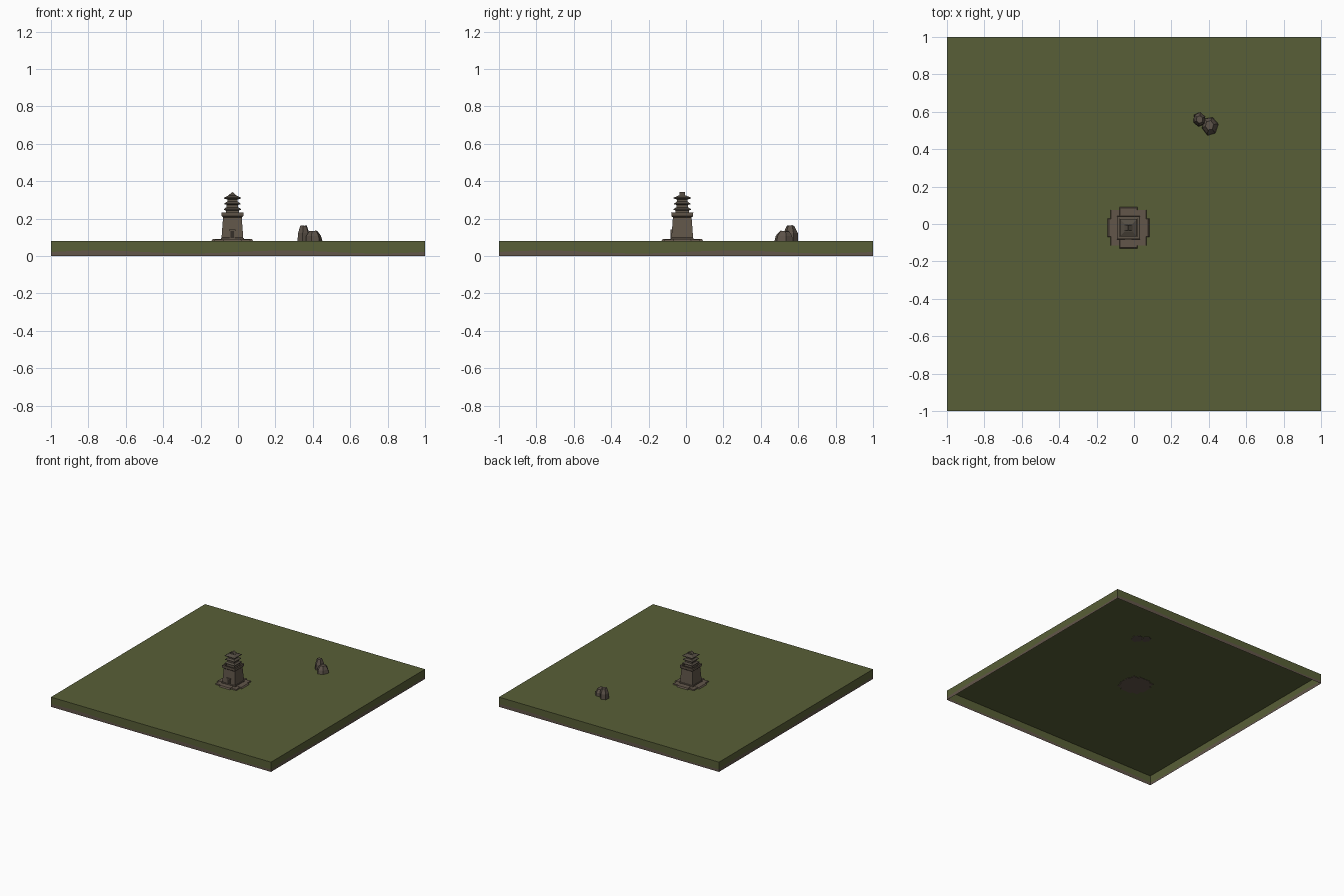
import bpy, bmesh, math, random
from mathutils import Vector

if "Cube" in bpy.data.objects:
    bpy.data.objects.remove(bpy.data.objects["Cube"])

random.seed(4)


def mat(name, rgb):
    m = bpy.data.materials.new(name)
    m.diffuse_color = (*rgb, 1)
    m.use_nodes = True
    m.node_tree.nodes["Principled BSDF"].inputs["Base Color"].default_value = m.diffuse_color
    return m


GRASS = mat("grass_green", (0.098, 0.114, 0.038))
DIRT = mat("dirt_brown", (0.122, 0.092, 0.068))
STONE = mat("tower_stone", (0.118, 0.092, 0.067))
ROOF = mat("roof_dark_brown", (0.090, 0.074, 0.056))
ROCK = mat("rock_grey_brown", (0.105, 0.083, 0.065))
DARK = mat("door_dark", (0.035, 0.028, 0.022))

TX, TY = -0.03, -0.02   # tower centre
G = 0.08                # ground height


def finish(bm, name, *mats):
    if name != "ground_slab":
        bmesh.ops.recalc_face_normals(bm, faces=bm.faces)
    me = bpy.data.meshes.new(name)
    bm.to_mesh(me)
    bm.free()
    for m in mats:
        me.materials.append(m)
    ob = bpy.data.objects.new(name, me)
    bpy.context.collection.objects.link(ob)
    return ob


def loft(name, rings, m):
    """Stack rectangular rings given as (half_x, half_y, z) around the tower axis."""
    bm = bmesh.new()
    loops = []
    for hx, hy, z in rings:
        loops.append([bm.verts.new((TX + sx * hx, TY + sy * hy, z))
                      for sx, sy in ((-1, -1), (1, -1), (1, 1), (-1, 1))])
    for a, b in zip(loops, loops[1:]):
        for i in range(4):
            j = (i + 1) % 4
            bm.faces.new((a[i], a[j], b[j], b[i]))
    bm.faces.new(loops[0][::-1])
    bm.faces.new(loops[-1])
    return finish(bm, name, m)


def sq(*pairs):
    return [(h, h, z) for h, z in pairs]


def box(name, x0, x1, y0, y1, z0, z1, m):
    bm = bmesh.new()
    bmesh.ops.create_cube(bm, size=1)
    for v in bm.verts:
        v.co = ((x0 + x1) / 2 + v.co.x * (x1 - x0),
                (y0 + y1) / 2 + v.co.y * (y1 - y0),
                (z0 + z1) / 2 + v.co.z * (z1 - z0))
    return finish(bm, name, m)


# Ground slab: open underneath, walls with an uneven dirt band at the foot
bm = bmesh.new()
N = 20
path = []
corners = [(-1, -1), (1, -1), (1, 1), (-1, 1)]
for k in range(4):
    a, b = Vector(corners[k]), Vector(corners[(k + 1) % 4])
    path += [a.lerp(b, i / N) for i in range(N)]
rows = [[], [], []]
for i, p in enumerate(path):
    mid = 0.022 + 0.008 * math.sin(i * math.tau / 10)
    for row, z in zip(rows, (0, mid, G)):
        row.append(bm.verts.new((p.x, p.y, z)))
for i in range(len(path)):
    j = (i + 1) % len(path)
    for r in (0, 1):
        f = bm.faces.new((rows[r][i], rows[r][j], rows[r + 1][j], rows[r + 1][i]))
        f.material_index = 1 - r
bm.faces.new(rows[2])
finish(bm, "ground_slab", GRASS, DIRT)

# Low footing: square plinth plus a crossing step on each side
loft("footing_square", sq((0.097, 0.076), (0.094, 0.088)), DIRT)
loft("footing_step_x", [(0.115, 0.05, 0.076), (0.105, 0.046, 0.090)], DIRT)
loft("footing_step_y", [(0.05, 0.115, 0.076), (0.046, 0.105, 0.090)], DIRT)

# Tapered stone tower with cornice and parapet rim
loft("tower_body", sq((0.062, 0.085), (0.061, 0.096), (0.058, 0.098), (0.050, 0.207),
                      (0.058, 0.214), (0.059, 0.234), (0.048, 0.234), (0.048, 0.224)), STONE)

# Front doorway
fy = TY - 0.0585
box("door", TX - 0.009, TX + 0.009, fy - 0.001, fy + 0.008, 0.09, 0.135, DARK)
for s in (-1, 1):
    box("door_post", TX + s * 0.012 - 0.003, TX + s * 0.012 + 0.003,
        fy - 0.004, fy + 0.006, 0.09, 0.137, STONE)
box("door_lintel", TX - 0.017, TX + 0.017, fy - 0.005, fy + 0.008, 0.135, 0.142, STONE)

# Pagoda storeys, each with a flared roof
for wall, eave, z0, z1 in ((0.035, 0.046, 0.222, 0.247),
                           (0.031, 0.043, 0.255, 0.277),
                           (0.027, 0.030, 0.285, 0.308)):
    loft("storey_wall", sq((wall, z0), (wall, z1)), STONE)
    if eave > 0.04:
        loft("storey_roof", sq((wall, z1 - 0.003), (eave, z1), (eave, z1 + 0.004),
                               (wall - 0.002, z1 + 0.014)), ROOF)

# Top roof: hipped skirt with a short gable running front to back
loft("top_roof", sq((0.027, 0.302), (0.046, 0.308), (0.046, 0.312), (0.020, 0.324)), ROOF)
loft("roof_gable", [(0.021, 0.014, 0.321), (0.021, 0.014, 0.325), (0.001, 0.014, 0.342)], ROOF)


# Faceted rocks
def rock(name, x, y, rx, ry, top, sides, turn, lean):
    bm = bmesh.new()
    loops = []
    for r, t in ((1.0, -0.04), (0.9, 0.5), (0.5, 1.0)):
        loop = []
        for i in range(sides):
            a = turn + i * math.tau / sides
            k = r * random.uniform(0.93, 1.06)
            z = G + t * (top - G) - (0.006 * random.random() if t == 1 else 0)
            loop.append(bm.verts.new((x + rx * k * math.cos(a) + lean[0] * t,
                                      y + ry * k * math.sin(a) + lean[1] * t, z)))
        loops.append(loop)
    for a, b in zip(loops, loops[1:]):
        for i in range(sides):
            j = (i + 1) % sides
            bm.faces.new((a[i], a[j], b[j], b[i]))
    bm.faces.new(loops[0][::-1])
    bm.faces.new(loops[-1])
    finish(bm, name, ROCK)


rock("rock_tall", 0.349, 0.559, 0.036, 0.042, 0.166, 6, 0.4, (0.002, 0.0))
rock("rock_short", 0.407, 0.523, 0.044, 0.053, 0.136, 6, 0.2, (-0.004, 0.004))
